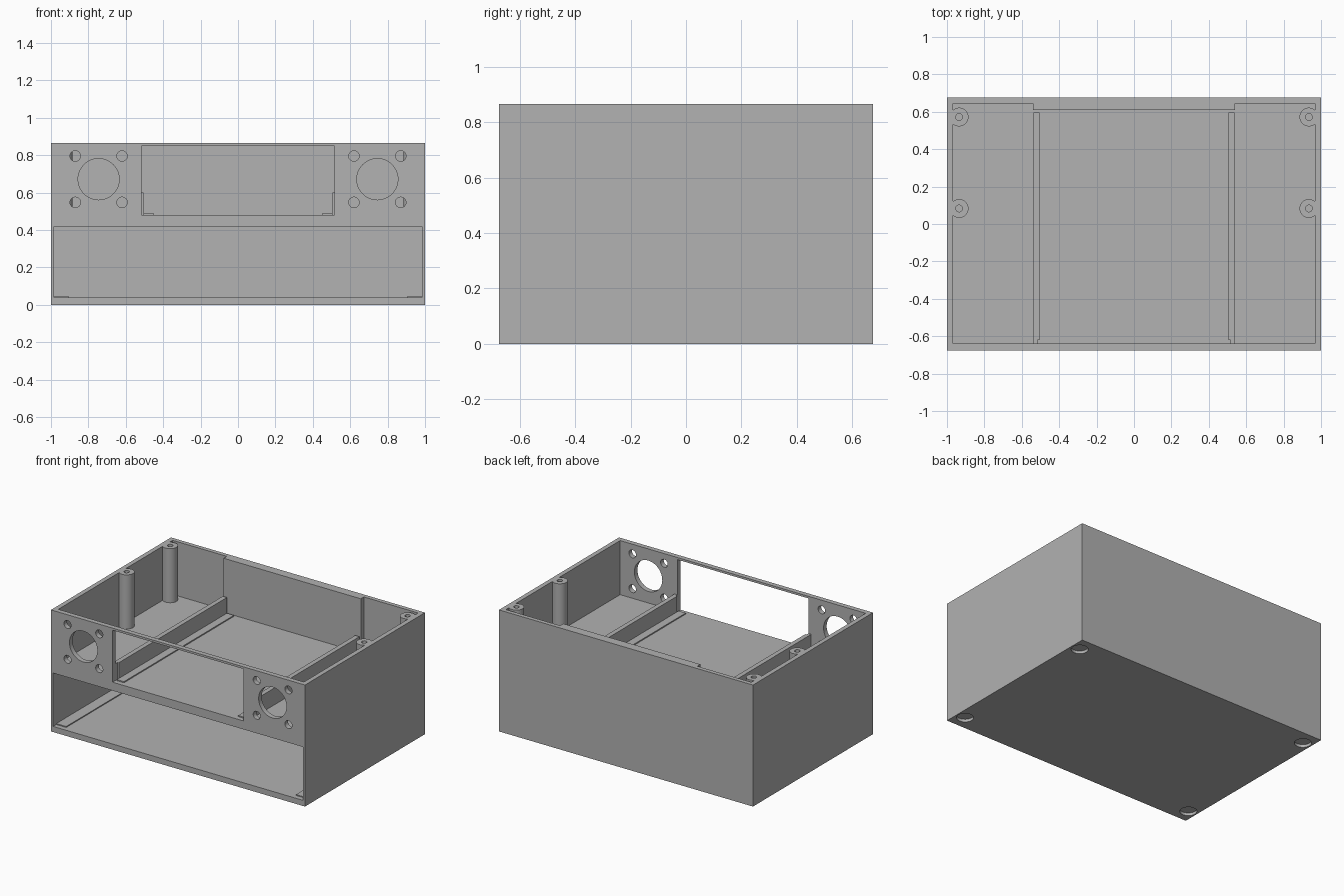
import bpy
from math import radians

if "Cube" in bpy.data.objects:
    bpy.data.objects.remove(bpy.data.objects["Cube"], do_unlink=True)

GREY = (0.445, 0.445, 0.445, 1)
mat = bpy.data.materials.new("plain grey")
mat.use_nodes = True
mat.diffuse_color = GREY
mat.node_tree.nodes["Principled BSDF"].inputs["Base Color"].default_value = GREY


def box(name, x0, x1, y0, y1, z0, z1):
    bpy.ops.mesh.primitive_cube_add(
        size=1, location=((x0 + x1) / 2, (y0 + y1) / 2, (z0 + z1) / 2))
    ob = bpy.context.object
    ob.name = name
    ob.scale = (x1 - x0, y1 - y0, z1 - z0)
    bpy.ops.object.transform_apply(location=True, rotation=False, scale=True)
    ob.data.materials.append(mat)
    return ob


def rod(name, r, depth, loc, along_y=False):
    bpy.ops.mesh.primitive_cylinder_add(
        vertices=48, radius=r, depth=depth, location=loc,
        rotation=(radians(90) if along_y else 0, 0, 0))
    ob = bpy.context.object
    ob.name = name
    ob.data.materials.append(mat)
    return ob


def combine(target, tool, operation="DIFFERENCE"):
    mod = target.modifiers.new("cut", "BOOLEAN")
    mod.operation = operation
    mod.solver = "EXACT"
    mod.object = tool
    bpy.context.view_layer.objects.active = target
    bpy.ops.object.modifier_apply(modifier=mod.name)
    bpy.data.objects.remove(tool, do_unlink=True)


W, D, H = 1.0, 0.675, 0.865
SHELF = 0.48
SIDES = (-1, 1)

# Case with an open top tray and a wide lower bay
case = box("case", -W, W, -D, D, 0, H)
combine(case, box("tray", -0.967, 0.967, -0.64, 0.645, SHELF, 1))
combine(case, box("lower_bay", -0.983, 0.983, -0.8, 0.645, 0.04, 0.42))

# Thicker middle of the back wall
combine(case, box("back_pad", -0.54, 0.54, 0.61, 0.66, 0.45, H), "UNION")

# Low divider walls on the shelf
for s in SIDES:
    x0, x1 = sorted((s * 0.505, s * 0.538))
    combine(case, box("divider", x0, x1, -0.66, 0.597, 0.45, 0.6), "UNION")

# Front window
combine(case, box("window", -0.515, 0.515, -0.8, -0.62, SHELF, 0.85))

# Screw posts in the tray
for s in SIDES:
    for y in (0.083, 0.572):
        combine(case, rod("post", 0.05, H - 0.45, (s * 0.935, y, (H + 0.45) / 2)), "UNION")
        combine(case, rod("post_hole", 0.018, 0.4, (s * 0.935, y, H)))

# Round front ports with four screw holes each
for s in SIDES:
    combine(case, rod("port", 0.11, 0.2, (s * 0.745, -0.68, 0.672), True))
    for dx in SIDES:
        for dz in SIDES:
            combine(case, rod("screw_hole", 0.028, 0.2,
                              (s * 0.745 + dx * 0.125, -0.68, 0.672 + dz * 0.124), True))

# Foot recesses underneath
for s in SIDES:
    for t in SIDES:
        combine(case, rod("foot_recess", 0.055, 0.04, (s * 0.935, t * 0.572, 0)))

bpy.ops.object.select_all(action="DESELECT")
case.select_set(True)
bpy.context.view_layer.objects.active = case
bpy.ops.object.shade_smooth_by_angle(angle=radians(30))

# Thin slide rails on the shelf and on the bay floor
for s, side in ((1, "left"), (-1, "right")):
    x0, x1 = sorted((s * 0.45, s * 0.506))
    box(side + "_shelf_rail", x0, x1, -0.64, 0.597, SHELF - 0.01, SHELF + 0.008)
    x0, x1 = sorted((s * 0.905, s * 0.984))
    box(side + "_bay_rail", x0, x1, -0.64, 0.645, 0.03, 0.047)
